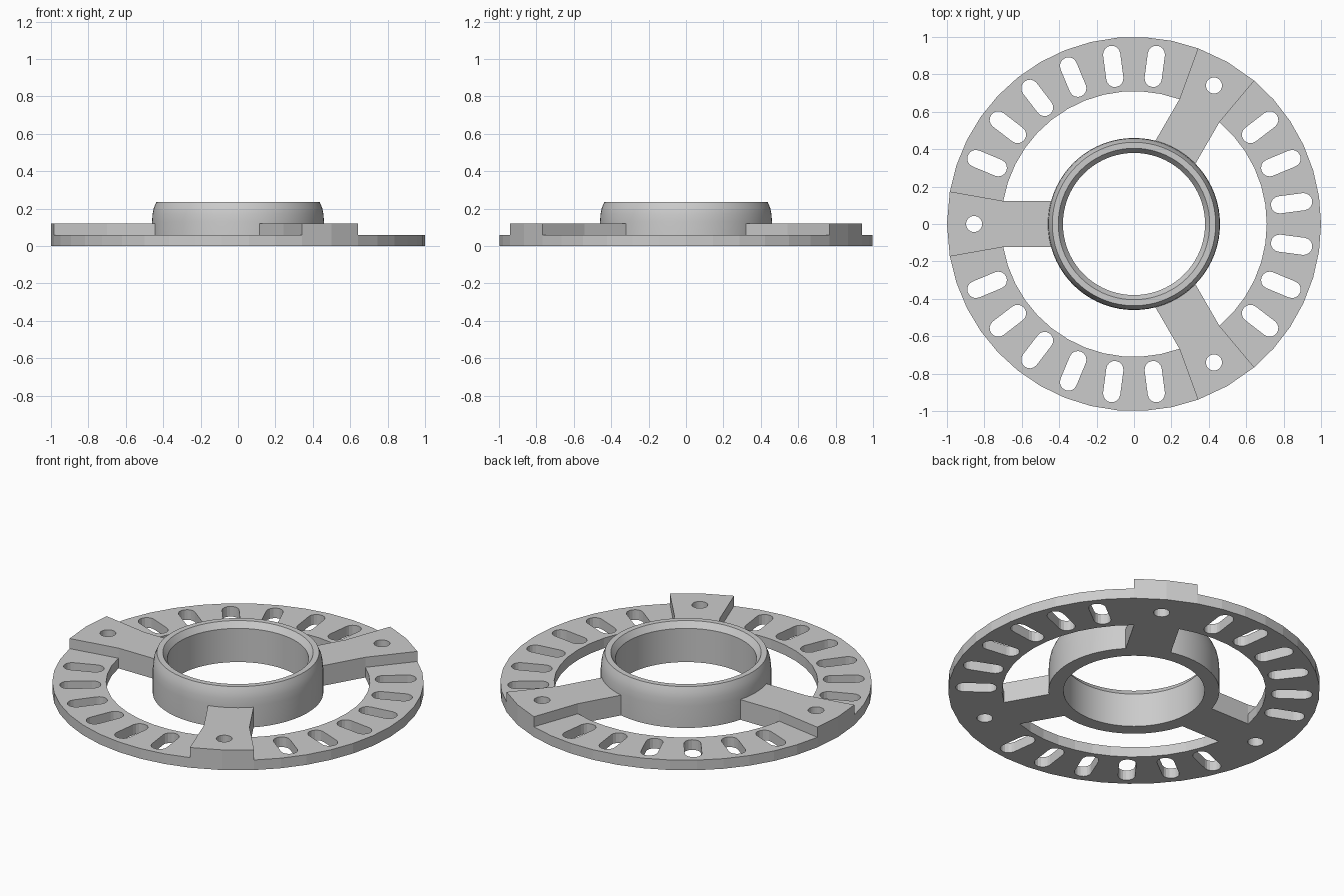
import bpy, bmesh
from math import radians, cos, sin, pi
from mathutils import Matrix, Vector

cube = bpy.data.objects.get("Cube")
if cube:
    bpy.data.objects.remove(cube)

OUTER, INNER = 1.0, 0.71
RING_H, ARM_H = 0.06, 0.12

grey = bpy.data.materials.new("light grey metal")
grey.use_nodes = True
colour = (0.6, 0.6, 0.6, 1)
grey.diffuse_color = colour
grey.node_tree.nodes["Principled BSDF"].inputs["Base Color"].default_value = colour


def arc(r, start, end, steps, centre=(0, 0)):
    """Points on a circular arc, angles in degrees."""
    angles = [radians(start + (end - start) * i / steps) for i in range(steps + 1)]
    return [Vector((centre[0] + r * cos(a), centre[1] + r * sin(a))) for a in angles]


def slot(angle, r_near, r_far, half_width):
    """Rounded slot lying along a radius."""
    pts = arc(half_width, -90, 90, 8, (r_far, 0)) + arc(half_width, 90, 270, 8, (r_near, 0))
    turn = Matrix.Rotation(radians(angle), 2)
    return [turn @ p for p in pts]


def plate(name, loops, height, angle):
    """Extrude an outline with holes, standing on the ground, turned about z."""
    curve = bpy.data.curves.new(name, "CURVE")
    curve.dimensions = "2D"
    curve.fill_mode = "BOTH"
    curve.extrude = height / 2
    for pts in loops:
        spline = curve.splines.new("POLY")
        spline.points.add(len(pts) - 1)
        for sp, p in zip(spline.points, pts):
            sp.co = (p.x, p.y, 0, 1)
        spline.use_cyclic_u = True
    temp = bpy.data.objects.new(name + "_outline", curve)
    bpy.context.collection.objects.link(temp)
    bpy.context.view_layer.update()
    mesh = bpy.data.meshes.new_from_object(
        temp.evaluated_get(bpy.context.evaluated_depsgraph_get()))
    bpy.data.objects.remove(temp)
    bm = bmesh.new()
    bm.from_mesh(mesh)
    bmesh.ops.remove_doubles(bm, verts=bm.verts, dist=1e-5)
    bmesh.ops.recalc_face_normals(bm, faces=bm.faces)
    for v in bm.verts:
        v.co.z += height / 2
    bmesh.ops.rotate(bm, verts=bm.verts, matrix=Matrix.Rotation(radians(angle), 3, "Z"))
    for f in bm.faces:
        f.smooth = False
    bm.to_mesh(mesh)
    bm.free()
    mesh.name = name
    mesh.materials.clear()
    mesh.materials.append(grey)
    obj = bpy.data.objects.new(name, mesh)
    bpy.context.collection.objects.link(obj)


# Slotted ring sectors between the arms
sector = arc(OUTER, -50, 50, 12) + arc(INNER, 50, -50, 12)
slots = [slot(-37.5 + 15 * i, 0.785, 0.915, 0.046) for i in range(6)]

# Raised arm: straight spoke flaring into a wedge, with a bolt hole
half = INNER * sin(radians(10))
arm = arc(OUTER, -10, 10, 2) + [
    Vector((INNER * cos(radians(10)), half)), Vector((0.42, half)),
    Vector((0.42, -half)), Vector((INNER * cos(radians(10)), -half))]
bolt_hole = arc(0.043, 0, 345, 23, (0.855, 0))

for n, side in enumerate(("right", "front_left", "back_left")):
    plate("arm_" + side, [arm, bolt_hole], ARM_H, 180 + 120 * n)
for n, side in enumerate(("left", "back_right", "front_right")):
    plate("slotted_ring_" + side, [sector] + slots, RING_H, 120 * n)

# Central hub: turned collar with rounded outer shoulder and inner chamfer
profile = [(0.38, 0), (0.46, 0), (0.46, 0.13), (0.457, 0.17), (0.45, 0.205),
           (0.437, 0.235), (0.405, 0.235), (0.38, 0.2)]
SEG = 72
bm = bmesh.new()
rings = [[bm.verts.new((r * cos(2 * pi * i / SEG), r * sin(2 * pi * i / SEG), z))
          for i in range(SEG)] for r, z in profile]
for k, ring in enumerate(rings):
    above = rings[(k + 1) % len(rings)]
    for i in range(SEG):
        j = (i + 1) % SEG
        bm.faces.new((ring[i], ring[j], above[j], above[i]))
bmesh.ops.recalc_face_normals(bm, faces=bm.faces)
mesh = bpy.data.meshes.new("hub")
bm.to_mesh(mesh)
bm.free()
mesh.materials.append(grey)
hub = bpy.data.objects.new("hub", mesh)
bpy.context.collection.objects.link(hub)
for o in bpy.context.selected_objects:
    o.select_set(False)
hub.select_set(True)
bpy.context.view_layer.objects.active = hub
bpy.ops.object.shade_smooth_by_angle(angle=radians(30))
